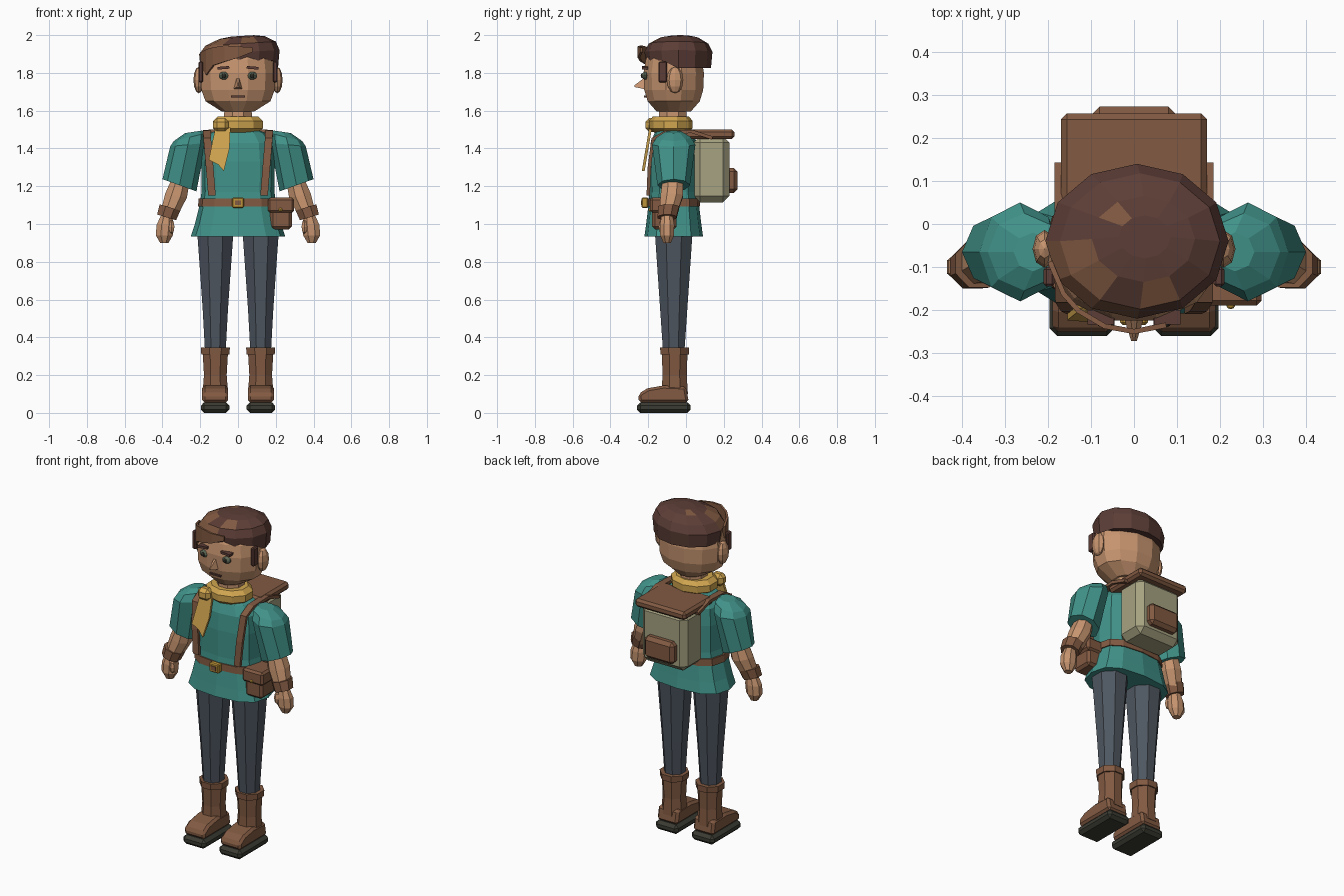
import bpy, bmesh, math
from mathutils import Vector, Matrix

if "Cube" in bpy.data.objects:
    bpy.data.objects.remove(bpy.data.objects["Cube"])


def material(name, hexa):
    lin = []
    for i in (0, 2, 4):
        c = int(hexa[i:i + 2], 16) / 255
        lin.append(c / 12.92 if c <= 0.04045 else ((c + 0.055) / 1.055) ** 2.4)
    m = bpy.data.materials.new(name)
    m.diffuse_color = (*lin, 1)
    m.use_nodes = True
    m.node_tree.nodes["Principled BSDF"].inputs["Base Color"].default_value = m.diffuse_color
    return m


TEAL = material("teal cloth", "41938A")
SKIN = material("skin", "C6946F")
LEATHER = material("brown leather", "825A42")
HAIR = material("dark hair", "5C3D36")
SCARF = material("yellow scarf", "D2A750")
PANTS = material("slate trousers", "4E5660")
CANVAS = material("khaki canvas", "A6A281")
SOLE = material("dark sole", "3B3B33")
EYE = material("eye green", "5F6B58")
BRASS = material("brass", "BE9338")


def finish(name, bm, mat):
    bmesh.ops.recalc_face_normals(bm, faces=bm.faces)
    me = bpy.data.meshes.new(name)
    bm.to_mesh(me)
    bm.free()
    me.materials.append(mat)
    ob = bpy.data.objects.new(name, me)
    bpy.context.collection.objects.link(ob)
    return ob


def loft(name, rings, mat, n=8, phase=0.5, p=1.0, s=1):
    """Stack of elliptical rings (x, y, z, rx, ry, tilt); s = -1 mirrors in x."""
    bm = bmesh.new()
    k = 1 / math.cos(math.pi / n) if phase else 1
    rows = []
    for x, y, z, rx, ry, *t in rings:
        row = []
        for i in range(n):
            a = 2 * math.pi * (i + phase) / n
            c, d = math.cos(a) * k, math.sin(a) * k
            dx = math.copysign(abs(c) ** p, c) * rx
            dy = math.copysign(abs(d) ** p, d) * ry
            row.append(bm.verts.new((s * (x + dx), y + dy, z + (t[0] if t else 0) * dx)))
        rows.append(row)
    for a, b in zip(rows, rows[1:]):
        for i in range(n):
            j = (i + 1) % n
            bm.faces.new((a[i], a[j], b[j], b[i]))
    bm.faces.new(rows[0])
    bm.faces.new(rows[-1])
    return finish(name, bm, mat)


def box(name, lo, hi, mat, bevel=0.0, roll=0.0):
    lo, hi = Vector(lo), Vector(hi)
    bm = bmesh.new()
    m = Matrix.Translation((lo + hi) / 2) @ Matrix.Rotation(roll, 4, 'Y') @ Matrix.Diagonal((*(hi - lo), 1))
    bmesh.ops.create_cube(bm, size=1, matrix=m)
    if bevel:
        bmesh.ops.bevel(bm, geom=bm.edges[:], offset=bevel, segments=1, affect='EDGES')
    return finish(name, bm, mat)


def blob(name, c, r, mat, u=8, v=6):
    bm = bmesh.new()
    bmesh.ops.create_uvsphere(bm, u_segments=u, v_segments=v, radius=1,
                              matrix=Matrix.Translation(c) @ Matrix.Diagonal((*r, 1)))
    return finish(name, bm, mat)


def sheet(name, row_a, row_b, mat, thick):
    bm = bmesh.new()
    a = [bm.verts.new(v) for v in row_a]
    b = [bm.verts.new(v) for v in row_b]
    for i in range(len(a) - 1):
        bm.faces.new((a[i], a[i + 1], b[i + 1], b[i]))
    ob = finish(name, bm, mat)
    mod = ob.modifiers.new("thickness", 'SOLIDIFY')
    mod.thickness, mod.offset = thick, 0
    return ob


def prism(name, a, b, mat):
    """Solid between two matching outlines."""
    bm = bmesh.new()
    va, vb = [bm.verts.new(v) for v in a], [bm.verts.new(v) for v in b]
    bm.faces.new(va)
    bm.faces.new(vb)
    for i in range(len(va)):
        j = (i + 1) % len(va)
        bm.faces.new((va[i], va[j], vb[j], vb[i]))
    return finish(name, bm, mat)


CY = -0.065
# Tunic, belt and buckle
loft("tunic", [(0, CY, z, rx, ry) for z, rx, ry in (
    (0.935, 0.25, 0.155), (1.0, 0.228, 0.146), (1.1, 0.203, 0.134), (1.17, 0.193, 0.128),
    (1.33, 0.195, 0.13), (1.43, 0.185, 0.122), (1.485, 0.14, 0.1), (1.5, 0.1, 0.08))],
    TEAL, n=12, phase=0, p=0.75)
loft("belt", [(0, CY, 1.093, 0.212, 0.14), (0, CY, 1.135, 0.208, 0.138)], LEATHER, 12, 0, 0.75)
box("buckle", (-0.032, -0.235, 1.085), (0.032, -0.2, 1.14), BRASS, 0.006)
box("buckle_centre", (-0.017, -0.239, 1.1), (0.017, -0.23, 1.125), LEATHER)

# Hip pouch
box("pouch_body", (0.17, -0.18, 0.972), (0.285, -0.05, 1.09), LEATHER, 0.015)
box("pouch_flap", (0.158, -0.19, 1.06), (0.297, -0.04, 1.14), LEATHER, 0.012)
blob("pouch_button", (0.225, -0.19, 1.075), (0.01, 0.008, 0.01), BRASS)

# Limbs, boots and shoulder straps on both sides
for s, side in ((1, "left"), (-1, "right")):
    loft(side + "_sleeve", [(0.235, CY, 1.488, 0.045, 0.045, -0.15), (0.255, CY, 1.46, 0.085, 0.09, -0.25),
                            (0.265, CY, 1.42, 0.094, 0.115, -0.1), (0.31, CY, 1.205, 0.09, 0.086, 0.36)],
         TEAL, 8, 0, s=s)
    loft(side + "_forearm", [(0.305, -0.07, 1.23, 0.05, 0.055), (0.328, -0.075, 1.15, 0.057, 0.06, 0.2),
                             (0.367, -0.095, 1.05, 0.043, 0.046, 0.3)], SKIN, s=s)
    loft(side + "_wrist_cuff", [(0.36, -0.092, 1.088, 0.055, 0.056, 0.3),
                                (0.378, -0.1, 1.035, 0.05, 0.05, 0.3)], LEATHER, s=s)
    loft(side + "_hand", [(0.378, -0.1, 1.045, 0.03, 0.03), (0.385, -0.1, 0.995, 0.046, 0.038),
                          (0.39, -0.1, 0.94, 0.045, 0.037), (0.39, -0.1, 0.9, 0.022, 0.02)], SKIN, s=s)
    blob(side + "_thumb", (s * 0.352, -0.125, 0.985), (0.018, 0.02, 0.038), SKIN, 6, 4)
    loft(side + "_trouser_leg", [(0.12, CY, 0.96, 0.096, 0.1), (0.12, CY, 0.55, 0.067, 0.072),
                                 (0.12, CY, 0.33, 0.055, 0.057)], PANTS, s=s)
    loft(side + "_boot_shaft", [(0.12, -0.06, 0.1, 0.068, 0.07), (0.12, -0.06, 0.2, 0.06, 0.064),
                                (0.12, -0.06, 0.32, 0.067, 0.068)], LEATHER, s=s)
    loft(side + "_boot_cuff", [(0.12, -0.06, 0.308, 0.074, 0.075), (0.12, -0.06, 0.345, 0.077, 0.077)],
         LEATHER, s=s)
    outline = ((-0.25, 0.055), (-0.252, 0.1), (-0.205, 0.13), (-0.12, 0.145), (0.0, 0.14), (0.015, 0.055))
    foot = prism(side + "_boot_foot", [(s * 0.052, y, z) for y, z in outline],
                 [(s * 0.19, y, z) for y, z in outline], LEATHER)
    mod = foot.modifiers.new("chamfer", 'BEVEL')
    mod.width, mod.segments = 0.014, 1
    xs = sorted((s * 0.045, s * 0.197))
    box(side + "_sole", (xs[0], -0.26, 0), (xs[1], 0.025, 0.056), SOLE, 0.018)
    # Strap runs up the chest and over the shoulder to the pack
    path = ((0.138, -0.2, 1.15), (0.15, -0.194, 1.3), (0.163, -0.175, 1.45), (0.165, -0.11, 1.485),
            (0.165, 0.03, 1.49), (0.165, 0.14, 1.455))
    sheet(side + "_strap", [(s * (x - 0.02), y, z) for x, y, z in path],
          [(s * (x + 0.02), y, z) for x, y, z in path], LEATHER, 0.018)

# Backpack
box("pack_body", (-0.152, 0.04, 1.115), (0.152, 0.23, 1.465), CANVAS, 0.034)
box("pack_flap", (-0.17, -0.02, 1.45), (0.17, 0.257, 1.5), LEATHER, 0.014)
box("pack_pocket", (-0.1, 0.21, 1.165), (0.1, 0.273, 1.297), LEATHER, 0.02)

# Neck and scarf
loft("neck", [(0, -0.07, 1.48, 0.075, 0.075), (0, -0.07, 1.63, 0.072, 0.072)], SKIN)
loft("scarf", [(0, -0.08, z, rx, ry) for z, rx, ry in (
    (1.485, 0.1, 0.085), (1.505, 0.132, 0.108), (1.545, 0.132, 0.11), (1.57, 0.105, 0.09))], SCARF, 10)
box("scarf_knot", (-0.132, -0.215, 1.488), (-0.05, -0.15, 1.56), SCARF, 0.02)
tail = ((-0.12, 1.51), (-0.04, 1.51), (-0.045, 1.4), (-0.075, 1.28), (-0.105, 1.315), (-0.155, 1.34))
prism("scarf_tail", [(x, -0.195 - (1.51 - z) * 0.17, z) for x, z in tail],
      [(x, -0.18 - (1.51 - z) * 0.17, z) for x, z in tail], SCARF)

# Head and face
loft("head", [(0, CY, z, rx, ry) for z, rx, ry in (
    (1.595, 0.085, 0.09), (1.65, 0.172, 0.138), (1.71, 0.194, 0.156), (1.8, 0.2, 0.16),
    (1.87, 0.19, 0.148), (1.93, 0.15, 0.12))], SKIN, 12)
nose = [(-0.026, -0.21, 1.712), (0.026, -0.21, 1.712), (0.008, -0.215, 1.778), (-0.008, -0.215, 1.778)]
prism("nose", nose, [(x * 0.25, -0.272, 1.725 + (z - 1.712) * 0.15) for x, y, z in nose], SKIN)
box("mouth", (-0.036, -0.223, 1.671), (0.036, -0.2, 1.68), HAIR)
for s, side in ((1, "left"), (-1, "right")):
    blob(side + "_eye", (s * 0.075, -0.216, 1.785), (0.028, 0.018, 0.021), EYE, 10, 6)
    blob(side + "_pupil", (s * 0.075, -0.23, 1.785), (0.012, 0.01, 0.013), SOLE)
    xs = sorted((s * 0.046, s * 0.108))
    box(side + "_brow", (xs[0], -0.234, 1.82), (xs[1], -0.2, 1.834), HAIR, roll=s * 0.08)
    blob(side + "_ear", (s * 0.208, -0.058, 1.762), (0.028, 0.044, 0.07), SKIN)
    xs = sorted((s * 0.185, s * 0.21))
    box(side + "_sideburn", (xs[0], -0.145, 1.75), (xs[1], -0.1, 1.86), HAIR, 0.006)

# Hair cap: hairline raised over the forehead, lighter locks by sector
hair = loft("hair_cap", [(0.007, -0.04, 1.825, 0.205, 0.172), (0.007, -0.04, 1.91, 0.213, 0.18, 0.05),
                         (0.014, -0.04, 1.955, 0.186, 0.158, 0.06), (0.022, -0.035, 1.987, 0.12, 0.1, 0.06),
                         (0.025, -0.03, 1.996, 0.06, 0.05, 0.06)], HAIR, 12, 0)
hair.data.materials.append(LEATHER)
for v in hair.data.vertices:
    if v.co.z < 1.84 and v.co.y < -0.11:
        v.co.z = 1.865
for f in hair.data.polygons:
    c = f.center
    ang = math.degrees(math.atan2(c.y + 0.04, c.x - 0.007)) % 360
    front_lock = 190 < ang < 262 and 1.83 < c.z < 1.965
    crown_lock = c.z > 1.965 and (275 < ang < 300 or 105 < ang < 140)
    f.material_index = 1 if front_lock or crown_lock else 0

# Swept fringe: (angle, top, bottom)
locks = ((192, 1.905, 1.835), (215, 1.925, 1.79), (230, 1.935, 1.84), (250, 1.945, 1.86),
         (270, 1.94, 1.88), (292, 1.935, 1.91))
arc = [(0.2 * math.cos(math.radians(a)), -0.045 + 0.205 * math.sin(math.radians(a))) for a, t, b in locks]
sheet("fringe", [(x, y, l[1]) for (x, y), l in zip(arc, locks)],
      [(x, y, l[2]) for (x, y), l in zip(arc, locks)], LEATHER, 0.012)
